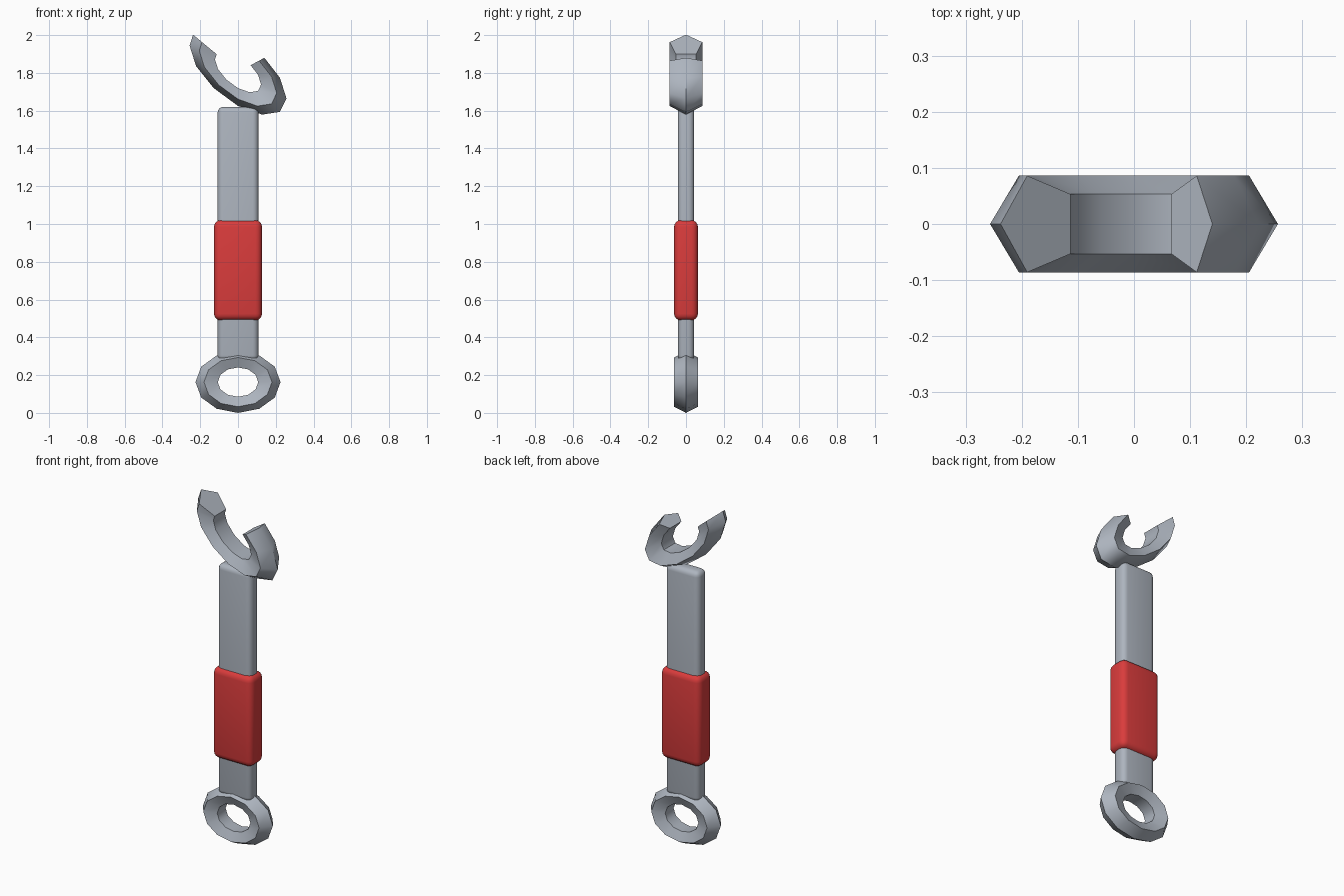
import bpy
import bmesh
from math import sin, cos, tau, radians

cube = bpy.data.objects.get("Cube")
if cube:
    bpy.data.objects.remove(cube, do_unlink=True)


def make_material(name, rgb):
    mat = bpy.data.materials.new(name)
    mat.use_nodes = True
    mat.diffuse_color = (*rgb, 1)
    shader = mat.node_tree.nodes["Principled BSDF"]
    shader.inputs["Base Color"].default_value = (*rgb, 1)
    shader.inputs["Roughness"].default_value = 0.6
    return mat


steel = make_material("steel grey", (0.42, 0.46, 0.52))
red = make_material("grip red", (0.70, 0.045, 0.045))


def finish(bm, name, mat):
    bmesh.ops.recalc_face_normals(bm, faces=bm.faces)
    mesh = bpy.data.meshes.new(name)
    bm.to_mesh(mesh)
    bm.free()
    mesh.materials.append(mat)
    mesh.shade_smooth()
    mesh.set_sharp_from_angle(angle=radians(50))
    obj = bpy.data.objects.new(name, mesh)
    bpy.context.collection.objects.link(obj)
    return obj


def rounded_bar(name, half_x, half_y, bottom, top, radius, mat):
    """Box with all its edges rounded."""
    bm = bmesh.new()
    bmesh.ops.create_cube(bm, size=2)
    for v in bm.verts:
        v.co.x *= half_x
        v.co.y *= half_y
        v.co.z = top if v.co.z > 0 else bottom
    bmesh.ops.bevel(bm, geom=bm.edges[:], offset=radius, segments=4,
                    profile=0.5, affect='EDGES')
    return finish(bm, name, mat)


def pentagon_ring(name, height, cos_axis, sin_axis, depth, angles, closed):
    """Pentagonal tube swept along a skewed ellipse in the xz plane."""
    bm = bmesh.new()
    rings = []
    for degrees in angles:
        a = radians(degrees)
        x = cos_axis[0] * cos(a) + sin_axis[0] * sin(a)
        z = cos_axis[1] * cos(a) + sin_axis[1] * sin(a)
        ring = []
        for i in range(5):
            phi = tau * i / 5
            reach = (2.455 + cos(phi)) / 3.455
            ring.append(bm.verts.new((x * reach, depth * sin(phi),
                                      height + z * reach)))
        rings.append(ring)
    pairs = list(zip(rings, rings[1:]))
    if closed:
        pairs.append((rings[-1], rings[0]))
    else:
        bm.faces.new(rings[0])
        bm.faces.new(rings[-1])
    for r, s in pairs:
        for i in range(5):
            j = (i + 1) % 5
            bm.faces.new((r[i], r[j], s[j], s[i]))
    return finish(bm, name, mat=steel)


# Shaft and its grip sleeve
rounded_bar("shaft", 0.108, 0.043, 0.275, 1.62, 0.03, steel)
rounded_bar("grip", 0.127, 0.063, 0.49, 1.02, 0.035, red)

# Closed ring end
pentagon_ring("ring_end", 0.163, (0.225, 0), (0, 0.163), 0.066,
              range(0, 360, 30), True)

# Open jaw, tilted to one side
pentagon_ring("open_jaw", 1.805, (0.2565, -0.14), (0, 0.18), 0.0905,
              [158, *range(180, 391, 30), 417], False)
